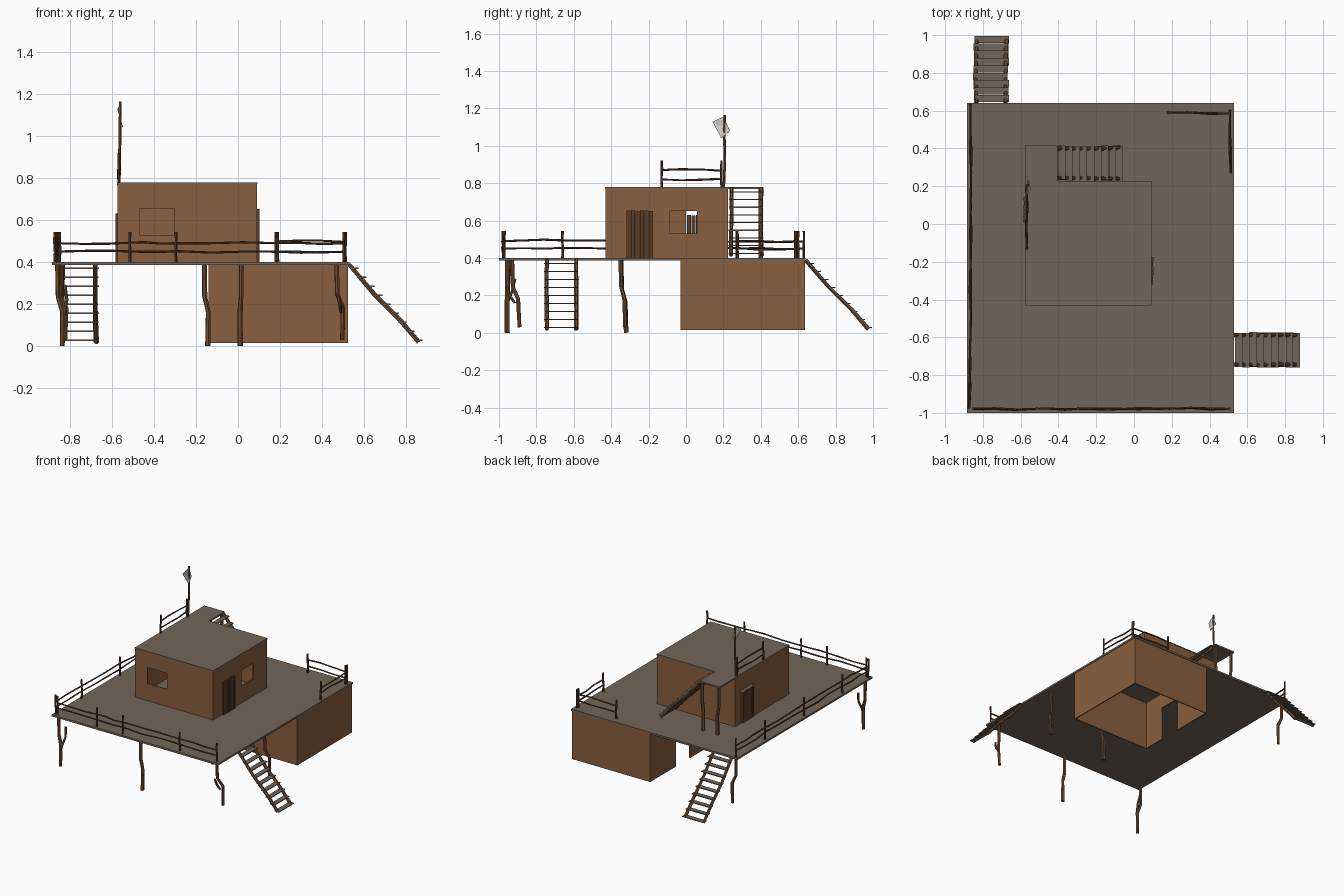
import bpy, bmesh, math, random
from mathutils import Vector

if "Cube" in bpy.data.objects:
    bpy.data.objects.remove(bpy.data.objects["Cube"])
random.seed(4)

def mat(name, c):
    m = bpy.data.materials.new(name)
    m.diffuse_color = (*c, 1)
    m.use_nodes = True
    m.node_tree.nodes["Principled BSDF"].inputs["Base Color"].default_value = m.diffuse_color
    return m

WALL = mat("mud brown wall", (0.25, 0.115, 0.05))
DECK = mat("weathered grey plank", (0.17, 0.13, 0.10))
POLE = mat("pole brown", (0.17, 0.075, 0.03))
RAIL = mat("dark branch", (0.10, 0.045, 0.02))
CLOTH = mat("pale cloth", (0.6, 0.6, 0.58))

def finish(bm, name, m):
    bmesh.ops.recalc_face_normals(bm, faces=bm.faces)
    me = bpy.data.meshes.new(name)
    bm.to_mesh(me)
    bm.free()
    ob = bpy.data.objects.new(name, me)
    me.materials.append(m)
    bpy.context.collection.objects.link(ob)
    return ob

def add_box(bm, lo, hi):
    lo, hi = Vector(lo), Vector(hi)
    vs = bmesh.ops.create_cube(bm, size=1)["verts"]
    for v in vs:
        v.co = Vector([(lo[i] + hi[i]) / 2 + v.co[i] * (hi[i] - lo[i]) for i in range(3)])
    return vs

def boxes(name, m, items):
    bm = bmesh.new()
    for lo, hi in items:
        add_box(bm, lo, hi)
    return finish(bm, name, m)

def add_tube(bm, pts, r, sides=6):
    pts = [Vector(p) for p in pts]
    rings = []
    d0 = (pts[-1] - pts[0]).normalized()
    u = d0.orthogonal().normalized()
    w = d0.cross(u)
    for p in pts:
        rr = r * random.uniform(0.85, 1.1)
        rings.append([bm.verts.new(p + rr * (math.cos(a) * u + math.sin(a) * w))
                      for a in [2 * math.pi * k / sides for k in range(sides)]])
    for a, b in zip(rings, rings[1:]):
        for k in range(sides):
            bm.faces.new((a[k], a[(k + 1) % sides], b[(k + 1) % sides], b[k]))
    bm.faces.new(rings[0])
    bm.faces.new(rings[-1])

def crooked(a, b, n, wob):
    a, b = Vector(a), Vector(b)
    out = [a.lerp(b, i / n) for i in range(n + 1)]
    for p in out[1:-1]:
        p += Vector([random.uniform(-wob, wob) for _ in range(3)])
    return out

def tubes(name, m, paths, r):
    bm = bmesh.new()
    for p in paths:
        add_tube(bm, p, r)
    return finish(bm, name, m)

# walls: grid of cells with the opening left out, thickened
def wall(name, axis, pos, a, z, hole=None):
    bm = bmesh.new()
    A = [a[0]] + (list(hole[:2]) if hole else []) + [a[1]]
    Z = sorted({z[0], z[1], *(hole[2:] if hole else ())})
    co = lambda s, h: (pos, s, h) if axis == 'x' else (s, pos, h)
    for s0, s1 in zip(A, A[1:]):
        for h0, h1 in zip(Z, Z[1:]):
            if hole and s0 >= hole[0] and s1 <= hole[1] and h0 >= hole[2] and h1 <= hole[3]:
                continue
            bm.faces.new([bm.verts.new(co(*q)) for q in ((s0, h0), (s1, h0), (s1, h1), (s0, h1))])
    bmesh.ops.remove_doubles(bm, verts=bm.verts, dist=1e-5)
    ob = finish(bm, name, WALL)
    s = ob.modifiers.new("thickness", 'SOLIDIFY')
    s.thickness, s.offset = 0.008, 0

def room(name, x, y, z, holes):
    t = 0.004
    for side, ax, p, span in (("front", 'y', y[0] + t, x), ("back", 'y', y[1] - t, x),
                              ("left", 'x', x[0] + t, y), ("right", 'x', x[1] - t, y)):
        wall(f"{name}_{side}_wall", ax, p, span, z, holes.get(side))

room("lower_room", (-0.14, 0.525), (-0.03, 0.635), (0.015, 0.388),
     {"left": (0.15, 0.32, 0.015, 0.27)})
room("upper_room", (-0.575, 0.09), (-0.43, 0.225), (0.398, 0.774),
     {"front": (-0.47, -0.305, 0.53, 0.655), "right": (-0.085, 0.06, 0.53, 0.65),
      "left": (0.0, 0.15, 0.398, 0.65)})

# deck and roof with landing
boxes("deck", DECK, [((-0.885, -1, 0.386), (0.53, 0.64, 0.4))])
boxes("roof", DECK, [((-0.577, -0.432, 0.772), (0.092, 0.227, 0.78)),
                     ((-0.577, 0.227, 0.768), (-0.405, 0.415, 0.78))])

# plank doors
def door(name, x, y0, y1, z1, n=6):
    w = (y1 - y0) / n
    boxes(name, RAIL, [((x - 0.005 - random.uniform(0, 0.003), y0 + i * w + 0.001, 0.4),
                        (x + 0.005 + random.uniform(0, 0.003), y0 + (i + 1) * w - 0.001,
                         z1 - random.uniform(0, 0.006))) for i in range(n)])
door("right_door", 0.096, -0.32, -0.175, 0.655)
door("left_door", -0.577, 0.005, 0.145, 0.632)

# stairs: origin at top, running along x or y
def stairs(name, top, run, drop, along, n=9):
    ox, oy, oz = top
    P = lambda s, c, h: (ox + s, oy + c, oz + h) if along == 'x' else (ox + c, oy + s, oz + h)
    paths = []
    for c in (-0.08, 0.08):
        mid = [P(run * f, c + random.uniform(-.004, .004), -drop * f + d)
               for f, d in ((0, 0), (0.35, -0.008), (0.7, 0.006), (0.96, 0))]
        paths.append(mid)
    tubes(name + "_stringers", POLE, paths, 0.012)
    st = []
    for i in range(n):
        s = run * (i + 0.15) / n
        h = -drop * (i + 0.6) / n + 0.008
        j = random.uniform(-.004, .004)
        st.append((P(s, -0.091 + j, h - 0.003), P(s + run / n * 0.98, 0.091 + j, h + 0.003)))
    boxes(name + "_treads", DECK, st)

stairs("right_stairs", (0.53, -0.667, 0.388), 0.345, 0.385, 'x')
stairs("back_stairs", (-0.757, 0.64, 0.388), 0.35, 0.385, 'y')
stairs("roof_stairs", (-0.407, 0.322, 0.77), 0.345, 0.37, 'x')

# support poles
def bent(x, y, z0, z1, dx, dy):
    h = z1 - z0
    return [(x, y, z1), (x + dx * .1, y + dy * .1, z1 - h * .4),
            (x + dx, y + dy * .8, z1 - h * .58), (x + dx * .9, y + dy, z0)]
tubes("support_poles", POLE, [
    bent(-0.86, -0.95, 0.0, 0.39, 0.025, -0.01),
    bent(-0.16, -0.955, 0.0, 0.39, 0.018, 0.0),
    bent(0.47, -0.93, 0.03, 0.39, 0.03, 0.04),
    bent(0.015, -0.345, 0.0, 0.39, -0.005, 0.025),
    bent(0.47, -0.35, 0.03, 0.39, 0.03, 0.025),
    bent(-0.855, 0.61, 0.03, 0.39, 0.035, 0.0)], 0.012)
tubes("forked_branches", POLE, [
    [(0.49, -0.915, 0.16), (0.485, -0.945, 0.2), (0.475, -0.96, 0.25)],
    [(-0.83, -0.96, 0.15), (-0.815, -0.93, 0.22), (-0.825, -0.915, 0.29)]], 0.008)
tubes("landing_posts", POLE, [bent(-0.418, 0.4, 0.386, 0.77, -0.01, 0),
                              bent(-0.562, 0.4, 0.386, 0.77, 0.015, 0)], 0.012)

# railings: posts plus two crooked rails
def railing(name, posts, z, h, rails):
    tubes(name + "_posts", RAIL, [crooked((x, y, z), (x, y, z + h), 3, 0.002) for x, y in posts], 0.007)
    paths = []
    for rz in rails:
        path = []
        for a, b in zip(posts, posts[1:]):
            seg = crooked((*a, z + rz), (*b, z + rz + random.uniform(-.004, .004)), 3, 0.006)
            path += seg if not path else seg[1:]
        paths.append(path)
    tubes(name + "_rails", RAIL, paths, 0.0055)

railing("front_railing", [(x, -0.978) for x in (-0.85, -0.515, -0.295, 0.19, 0.505)], 0.4, 0.143, (0.05, 0.09))
railing("left_railing", [(-0.872, -0.97), (-0.868, -0.66), (-0.865, -0.2), (-0.862, 0.27), (-0.866, 0.63)],
        0.4, 0.143, (0.05, 0.09))
railing("back_railing", [(0.18, 0.59), (0.505, 0.585)], 0.4, 0.143, (0.05, 0.098))
railing("right_railing", [(0.512, 0.275), (0.508, 0.6)], 0.4, 0.143, (0.05, 0.09))
railing("roof_railing", [(-0.566, -0.13), (-0.568, 0.19)], 0.78, 0.14, (0.04, 0.09))

# flag pole and flag
tubes("flag_pole", POLE, [[(-0.566, 0.202, 0.775), (-0.564, 0.208, 0.92),
                           (-0.561, 0.205, 1.05), (-0.562, 0.207, 1.165)]], 0.007)
bm = bmesh.new()
q = [(-0.562, 0.2, 1.155), (-0.574, 0.142, 1.128), (-0.55, 0.188, 1.04), (-0.562, 0.236, 1.08)]
bm.faces.new([bm.verts.new(p) for p in q])
bmesh.ops.triangulate(bm, faces=bm.faces)
flag = finish(bm, "flag", CLOTH)
s = flag.modifiers.new("thickness", 'SOLIDIFY')
s.thickness = 0.003
